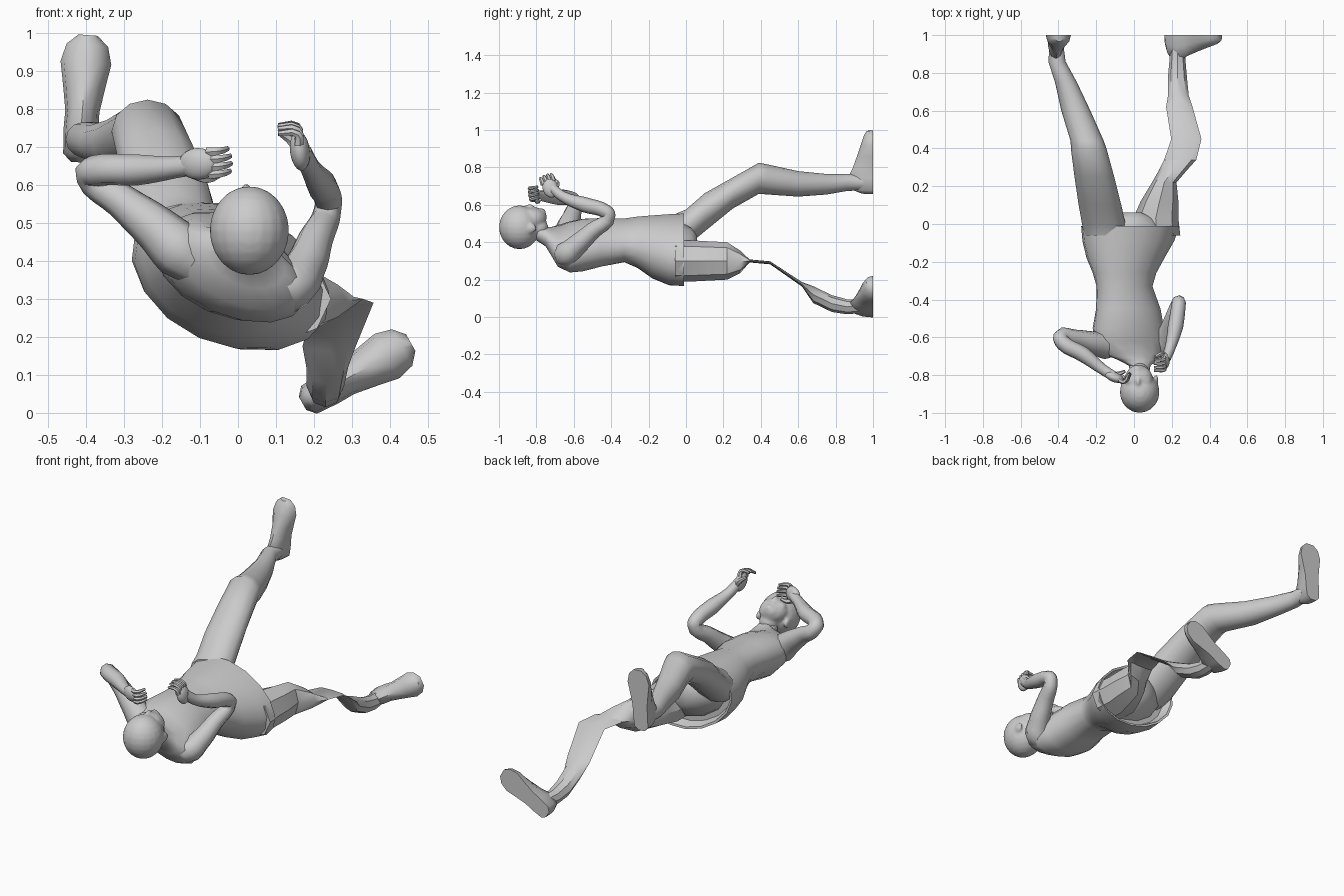
import bpy
import bmesh
from math import sin, cos, pi, radians
from mathutils import Vector, Matrix

cube = bpy.data.objects.get("Cube")
if cube:
    bpy.data.objects.remove(cube, do_unlink=True)


def add_object(name, bm, angle=50):
    bmesh.ops.recalc_face_normals(bm, faces=bm.faces)
    mesh = bpy.data.meshes.new(name)
    bm.to_mesh(mesh)
    bm.free()
    obj = bpy.data.objects.new(name, mesh)
    bpy.context.collection.objects.link(obj)
    finish(obj, angle)
    return obj


def finish(obj, angle):
    bpy.ops.object.select_all(action="DESELECT")
    obj.select_set(True)
    bpy.context.view_layer.objects.active = obj
    if obj.type == "CURVE":
        bpy.ops.object.convert(target="MESH")
    bpy.ops.object.shade_smooth_by_angle(angle=radians(angle))


def skin(name, rings, angle=50):
    """Bridge equal loops of points and close both ends."""
    bm = bmesh.new()
    loops = [[bm.verts.new(p) for p in ring] for ring in rings]
    for a, b in zip(loops, loops[1:]):
        for i in range(len(a)):
            j = (i + 1) % len(a)
            bm.faces.new((a[i], a[j], b[j], b[i]))
    bm.faces.new(loops[0])
    bm.faces.new(loops[-1])
    return add_object(name, bm, angle)


def body_loft(name, sections, sides, roll=0, angle=50):
    """Sections along y: (y, x, z, half width, half height)."""
    c, s = cos(radians(roll)), sin(radians(roll))
    rings = []
    for y, x, z, w, h in sections:
        ring = []
        for i in range(sides):
            t = 2 * pi * i / sides
            u, v = w * cos(t), h * sin(t)
            ring.append((x + u * c - v * s, y, z + u * s + v * c))
        rings.append(ring)
    return skin(name, rings, angle)


def tubes(name, paths, sides=2, steps=4):
    """Round tubes through (point, radius) pairs."""
    curve = bpy.data.curves.new(name, "CURVE")
    curve.dimensions = "3D"
    curve.bevel_depth = 1
    curve.bevel_resolution = sides
    curve.resolution_u = steps
    curve.use_fill_caps = True
    for path in paths:
        spline = curve.splines.new("BEZIER")
        spline.bezier_points.add(len(path) - 1)
        for point, (co, radius) in zip(spline.bezier_points, path):
            point.co = co
            point.radius = radius
            point.handle_left_type = point.handle_right_type = "AUTO"
    obj = bpy.data.objects.new(name, curve)
    bpy.context.collection.objects.link(obj)
    finish(obj, 50)


def ellipsoid(bm, centre, size, rotation=None):
    matrix = Matrix.Translation(centre)
    if rotation:
        matrix = matrix @ rotation.to_4x4()
    matrix = matrix @ Matrix.Diagonal((*size, 1))
    bmesh.ops.create_uvsphere(bm, u_segments=20, v_segments=12, radius=1, matrix=matrix)


# Torso, rolled so its right side lies higher, with a hollow hem
body_loft("torso", [
    (-.80, .03, .46, .05, .05), (-.75, .03, .43, .058, .052),
    (-.72, .02, .405, .11, .07), (-.685, .0, .38, .185, .09),
    (-.62, -.015, .375, .21, .118), (-.55, -.03, .385, .20, .128),
    (-.45, -.03, .40, .18, .12), (-.33, -.05, .41, .155, .11),
    (-.26, -.05, .40, .175, .13), (-.18, -.045, .375, .215, .16),
    (-.09, -.03, .36, .255, .178), (-.01, -.02, .36, .275, .178),
    (-.012, -.02, .36, .262, .166), (-.06, -.02, .36, .24, .15),
], 16, roll=-24)

# Pelvis inside the hem
body_loft("pelvis", [
    (-.1, -.02, .365, .22, .14), (-.03, -.02, .37, .2, .125),
    (.03, -.01, .38, .12, .09), (.06, -.01, .385, .05, .05),
], 12, roll=-24)

# Raised right leg
body_loft("right_leg", [
    (-.06, -.15, .45, .115, .10), (0, -.16, .475, .115, .10),
    (.1, -.18, .56, .113, .102), (.25, -.21, .663, .105, .083),
    (.39, -.238, .742, .095, .083), (.44, -.248, .735, .088, .08),
    (.6, -.308, .712, .077, .068), (.75, -.36, .71, .058, .055),
    (.86, -.408, .72, .046, .046), (.95, -.41, .72, .036, .042),
], 12)

# Left leg, pinched to a thin sheet around the knee
body_loft("left_leg", [
    (-.06, .12, .3, .125, .11), (.03, .115, .3, .12, .11),
    (.12, .135, .3, .10, .105), (.22, .16, .3, .065, .10),
    (.29, .21, .295, .075, .06), (.34, .245, .3, .085, .008),
    (.45, .277, .29, .08, .008), (.62, .24, .175, .07, .012),
    (.68, .235, .12, .055, .045), (.78, .23, .072, .05, .045),
    (.86, .23, .055, .043, .04), (.95, .23, .058, .036, .036),
], 8, angle=35)


# Feet with upright flat soles
def foot(name, heel, toe):
    start, end = Vector(heel), Vector(toe)
    along = end - start
    side = along.normalized().cross(Vector((0, 1, 0)))
    rings = []
    for t, w, h in ((0, .02, .06), (.06, .042, .11), (.25, .046, .135),
                    (.4, .045, .11), (.6, .056, .085), (.78, .067, .065),
                    (.92, .055, .05), (1, .025, .035)):
        base = start + along * t
        rings.append([base + side * w * cos(a) - Vector((0, h * sin(a), 0))
                      for a in (pi * i / 6 for i in range(7))])
    skin(name, rings)


foot("right_foot", (-.42, 1, .66), (-.395, 1, .995))
foot("left_foot", (.17, 1, .025), (.455, 1, .185))

# Bent arms, rooted inside the shoulders
tubes("right_arm", [[
    ((-.08, -.635, .375), .055), ((-.155, -.64, .43), .075),
    ((-.215, -.63, .485), .062), ((-.31, -.605, .56), .046),
    ((-.392, -.598, .625), .037), ((-.375, -.63, .637), .042),
    ((-.27, -.69, .64), .042), ((-.165, -.77, .647), .029),
    ((-.11, -.805, .655), .027)]])
tubes("left_arm", [[
    ((.07, -.63, .35), .055), ((.135, -.64, .335), .07),
    ((.17, -.595, .375), .058), ((.205, -.50, .46), .046),
    ((.238, -.412, .545), .035), ((.236, -.43, .565), .038),
    ((.22, -.54, .60), .041), ((.19, -.66, .645), .028),
    ((.168, -.715, .69), .026)]])


# Hands with curled fingers and a thumb
def hand(side, centre, forward, across):
    centre = Vector(centre)
    f = Vector(forward).normalized()
    a = Vector(across)
    a = (a - f * a.dot(f)).normalized()
    n = f.cross(a)
    bm = bmesh.new()
    ellipsoid(bm, centre, (.054, .042, .026), Matrix((f, a, n)).transposed())
    add_object(side + "_palm", bm)
    fingers = []
    for k in (-1.5, -.5, .5, 1.5):
        reach = .05 - abs(k) * .006
        base = centre + f * .03 + a * k * .02
        knuckle = base + f * reach * .7
        tip = knuckle + f * reach * .2 - n * .05
        fingers.append([(base, .014), (knuckle, .011), (tip, .007)])
    root = centre - f * .015 - a * .025
    thumb = [(root, .016), (root + f * .03 - a * .018 - n * .02, .013),
             (root + f * .055 - a * .012 - n * .045, .008)]
    tubes(side + "_fingers", fingers + [thumb], sides=1, steps=3)


hand("right", (-.105, -.81, .656), (.85, -.35, .05), (0, -.15, 1))
hand("left", (.163, -.725, .69), (-.1, -.3, .8), (0, -1, -.2))

# Head with the face turned upward
bm = bmesh.new()
for centre, size in (
    ((.03, -.89, .48), (.105, .11, .117)),      # skull
    ((.025, -.83, .525), (.077, .085, .063)),   # face
    ((.018, -.785, .54), (.047, .04, .04)),     # jaw
    ((.015, -.768, .56), (.022, .018, .022)),   # chin
    ((.027, -.882, .572), (.06, .018, .018)),   # brow
    ((.022, -.835, .58), (.014, .028, .025)),   # nose
    ((.018, -.797, .572), (.026, .014, .014)),  # mouth
    ((.03, -.80, .475), (.055, .065, .055)),    # upper neck
):
    ellipsoid(bm, centre, size)
for s in (-1, 1):
    ellipsoid(bm, (.029 + s * .088, -.83, .475), (.012, .032, .026))
    ellipsoid(bm, (.023 + s * .04, -.83, .56), (.026, .022, .018))
head = add_object("head", bm)
remesh = head.modifiers.new("blend", "REMESH")
remesh.mode = "VOXEL"
remesh.voxel_size = .008
remesh.use_smooth_shade = True
soften = head.modifiers.new("soften", "SMOOTH")
soften.iterations = 4
